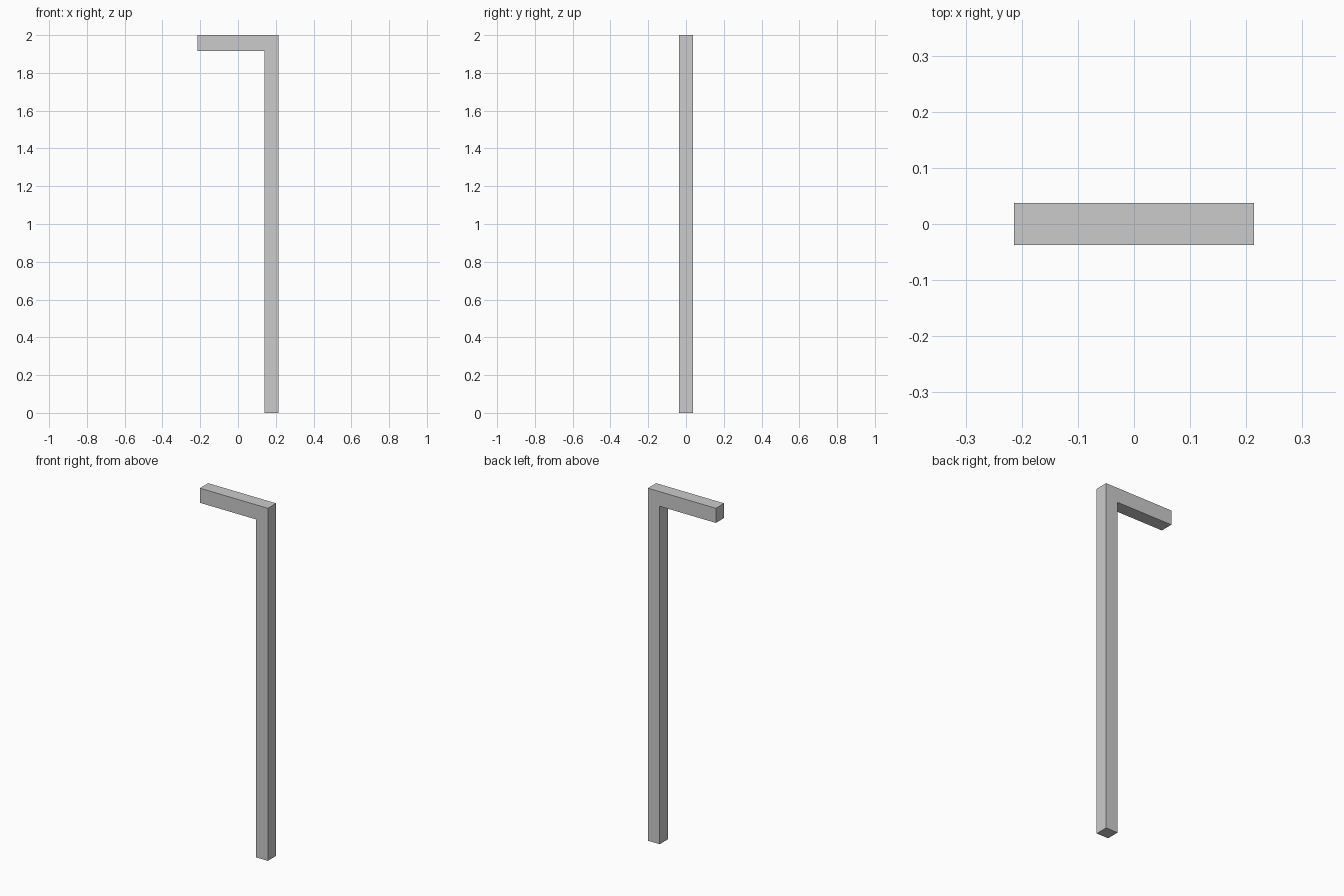
import bpy, bmesh

if "Cube" in bpy.data.objects:
    bpy.data.objects.remove(bpy.data.objects["Cube"])

HALF_LENGTH = 0.2135   # arm half length along x
HALF_DEPTH = 0.037     # half thickness along y
POST_X = 0.139         # inner face of the post
ARM_Z = 1.917          # underside of the arm
TOP = 2.0

# L-shaped profile in the xz plane: upright post with an arm at the top
profile = [(POST_X, 0), (HALF_LENGTH, 0), (HALF_LENGTH, TOP),
           (-HALF_LENGTH, TOP), (-HALF_LENGTH, ARM_Z), (POST_X, ARM_Z)]

bm = bmesh.new()
face = bm.faces.new([bm.verts.new((x, -HALF_DEPTH, z)) for x, z in profile])

# Extrude the profile to the full depth
result = bmesh.ops.extrude_face_region(bm, geom=[face], use_keep_orig=True)
verts = [g for g in result["geom"] if isinstance(g, bmesh.types.BMVert)]
bmesh.ops.translate(bm, verts=verts, vec=(0, 2 * HALF_DEPTH, 0))
bmesh.ops.recalc_face_normals(bm, faces=bm.faces)

mesh = bpy.data.meshes.new("post_with_arm")
bm.to_mesh(mesh)
bm.free()
bpy.context.collection.objects.link(bpy.data.objects.new("post_with_arm", mesh))
